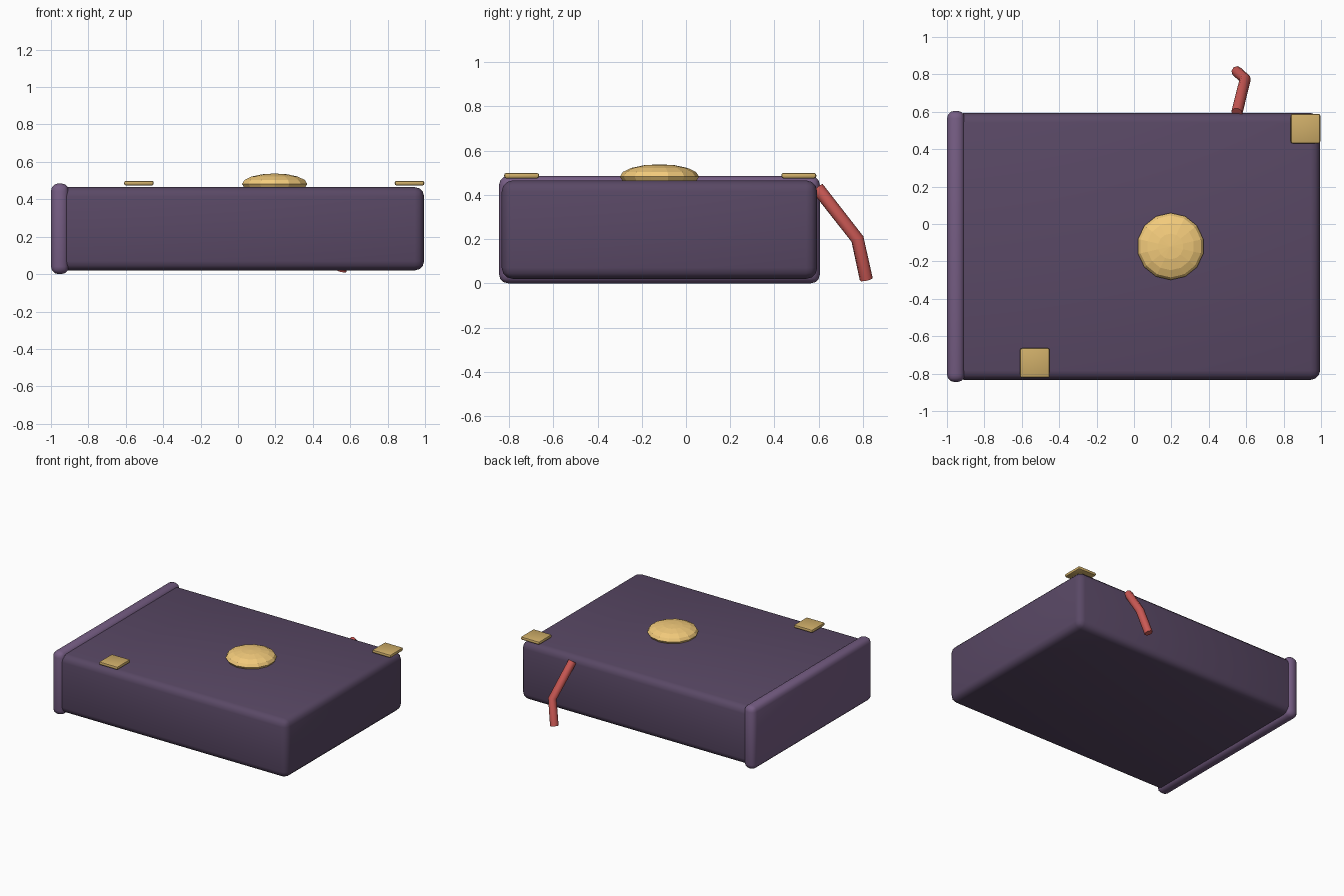
import bpy, math
from mathutils import Vector

if "Cube" in bpy.data.objects:
    bpy.data.objects.remove(bpy.data.objects["Cube"])


def material(name, rgb):
    m = bpy.data.materials.new(name)
    m.diffuse_color = (*rgb, 1)
    m.use_nodes = True
    m.node_tree.nodes["Principled BSDF"].inputs["Base Color"].default_value = m.diffuse_color
    return m


COVER = material("cover_purple", (0.10, 0.065, 0.13))
SPINE = material("spine_purple", (0.18, 0.11, 0.23))
BRASS = material("brass", (0.62, 0.42, 0.14))
GOLD = material("gold", (0.90, 0.60, 0.20))
RED = material("ribbon_red", (0.60, 0.10, 0.09))


def finish(ob, name, mat, angle=None):
    ob.name = name
    ob.data.materials.append(mat)
    if angle:
        bpy.ops.object.shade_smooth_by_angle(angle=math.radians(angle))
    return ob


def box(name, lo, hi, bevel, segments, mat):
    lo, hi = Vector(lo), Vector(hi)
    bpy.ops.mesh.primitive_cube_add(size=1, location=(lo + hi) / 2)
    ob = bpy.context.object
    ob.scale = hi - lo
    bpy.ops.object.transform_apply(location=False, rotation=False, scale=True)
    mod = ob.modifiers.new("rounded_edges", 'BEVEL')
    mod.width, mod.segments = bevel, segments
    bpy.ops.object.modifier_apply(modifier=mod.name)
    return finish(ob, name, mat, 40)


# Book block and raised spine
box("book_body", (-0.96, -0.833, 0.02), (0.995, 0.593, 0.465), 0.05, 3, COVER)
box("book_spine", (-1.0, -0.845, 0.0), (-0.905, 0.605, 0.485), 0.04, 3, SPINE)

# Brass corner plates
for name, x, y in (("back_corner_plate", 0.917, 0.51),
                   ("front_corner_plate", -0.53, -0.743)):
    box(name, (x - 0.079, y - 0.079, 0.474), (x + 0.079, y + 0.079, 0.499),
        0.01, 2, BRASS)

# Faceted cover medallion
bpy.ops.mesh.primitive_uv_sphere_add(segments=14, ring_count=8, radius=1,
                                     location=(0.196, -0.12, 0.482))
medallion = bpy.context.object
medallion.scale = (0.179, 0.179, 0.056)
bpy.ops.object.transform_apply(location=False, rotation=False, scale=True)
finish(medallion, "medallion", GOLD)

# Bookmark ribbon: bent tube trailing from the back edge
curve = bpy.data.curves.new("bookmark_ribbon", 'CURVE')
curve.dimensions = '3D'
curve.bevel_depth = 0.03
curve.bevel_resolution = 2
curve.use_fill_caps = True
path = [(0.545, 0.57, 0.46), (0.595, 0.775, 0.2), (0.55, 0.815, 0.018)]
path[0] = (0.55, 0.595, 0.43)
spline = curve.splines.new('POLY')
spline.points.add(len(path) - 1)
for p, co in zip(spline.points, path):
    p.co = (*co, 1)
ribbon = bpy.data.objects.new("bookmark_ribbon", curve)
bpy.context.collection.objects.link(ribbon)
bpy.ops.object.select_all(action='DESELECT')
ribbon.select_set(True)
bpy.context.view_layer.objects.active = ribbon
bpy.ops.object.convert(target='MESH')
finish(bpy.context.object, "bookmark_ribbon", RED, 50)
